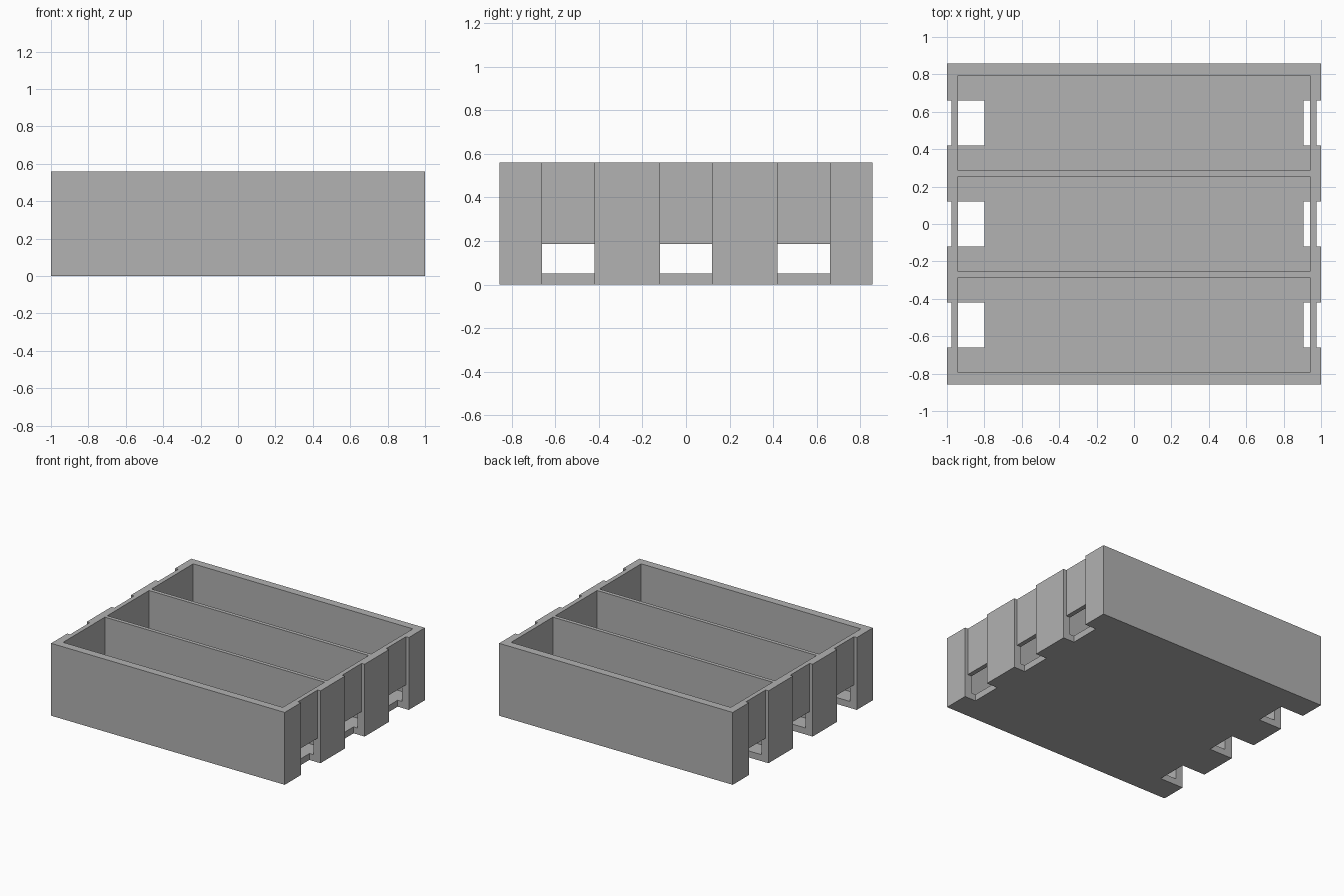
import bpy
import bmesh

if "Cube" in bpy.data.objects:
    bpy.data.objects.remove(bpy.data.objects["Cube"])

HALF_X, HALF_Y, HEIGHT = 1.0, 0.857, 0.56
FLOOR, INNER_X = 0.05, 0.94
PITCH, BAY_HALF, SLOT_HALF = 0.54, 0.255, 0.12
SLOT_X, WINDOW_TOP = 0.975, 0.187

grey = bpy.data.materials.new("plain_grey")
grey.use_nodes = True
colour = (0.445, 0.445, 0.445, 1)
grey.diffuse_color = colour
grey.node_tree.nodes["Principled BSDF"].inputs["Base Color"].default_value = colour


def prism(name, profile, y0, y1):
    """Extrude an (x, z) profile from y0 to y1."""
    bm = bmesh.new()
    face = bm.faces.new([bm.verts.new((x, y0, z)) for x, z in profile])
    out = bmesh.ops.extrude_face_region(bm, geom=[face])
    verts = [v for v in out["geom"] if isinstance(v, bmesh.types.BMVert)]
    bmesh.ops.translate(bm, verts=verts, vec=(0, y1 - y0, 0))
    bmesh.ops.recalc_face_normals(bm, faces=bm.faces)
    mesh = bpy.data.meshes.new(name)
    bm.to_mesh(mesh)
    bm.free()
    mesh.materials.append(grey)
    obj = bpy.data.objects.new(name, mesh)
    bpy.context.collection.objects.link(obj)
    return obj


def rectangle(x, z0, z1):
    return [(-x, z0), (x, z0), (x, z1), (-x, z1)]


def carve(body, cutter):
    """Subtract the cutter for good and discard it."""
    cutter.hide_render = True
    mod = body.modifiers.new("carve", "BOOLEAN")
    mod.operation = "DIFFERENCE"
    mod.solver = "EXACT"
    mod.object = cutter
    bpy.context.view_layer.objects.active = body
    bpy.ops.object.modifier_apply(modifier=mod.name)
    bpy.data.objects.remove(cutter)


# Solid block that becomes the divided tray
tray = prism("divided_tray", rectangle(HALF_X, 0, HEIGHT), -HALF_Y, HALF_Y)

for y in (-PITCH, 0, PITCH):
    # Open compartment
    carve(tray, prism("bay_cutter", rectangle(INNER_X, FLOOR, HEIGHT + 0.1),
                      y - BAY_HALF, y + BAY_HALF))
    # Shallow end slot with a window below; the left and right reach differ
    for side, reach in ((-1, 0.80), (1, 0.905)):
        profile = [(reach, -0.1), (1.1, -0.1), (1.1, HEIGHT + 0.1),
                   (SLOT_X, HEIGHT + 0.1), (SLOT_X, WINDOW_TOP), (reach, WINDOW_TOP)]
        carve(tray, prism("slot_cutter", [(side * x, z) for x, z in profile],
                          y - SLOT_HALF, y + SLOT_HALF))
